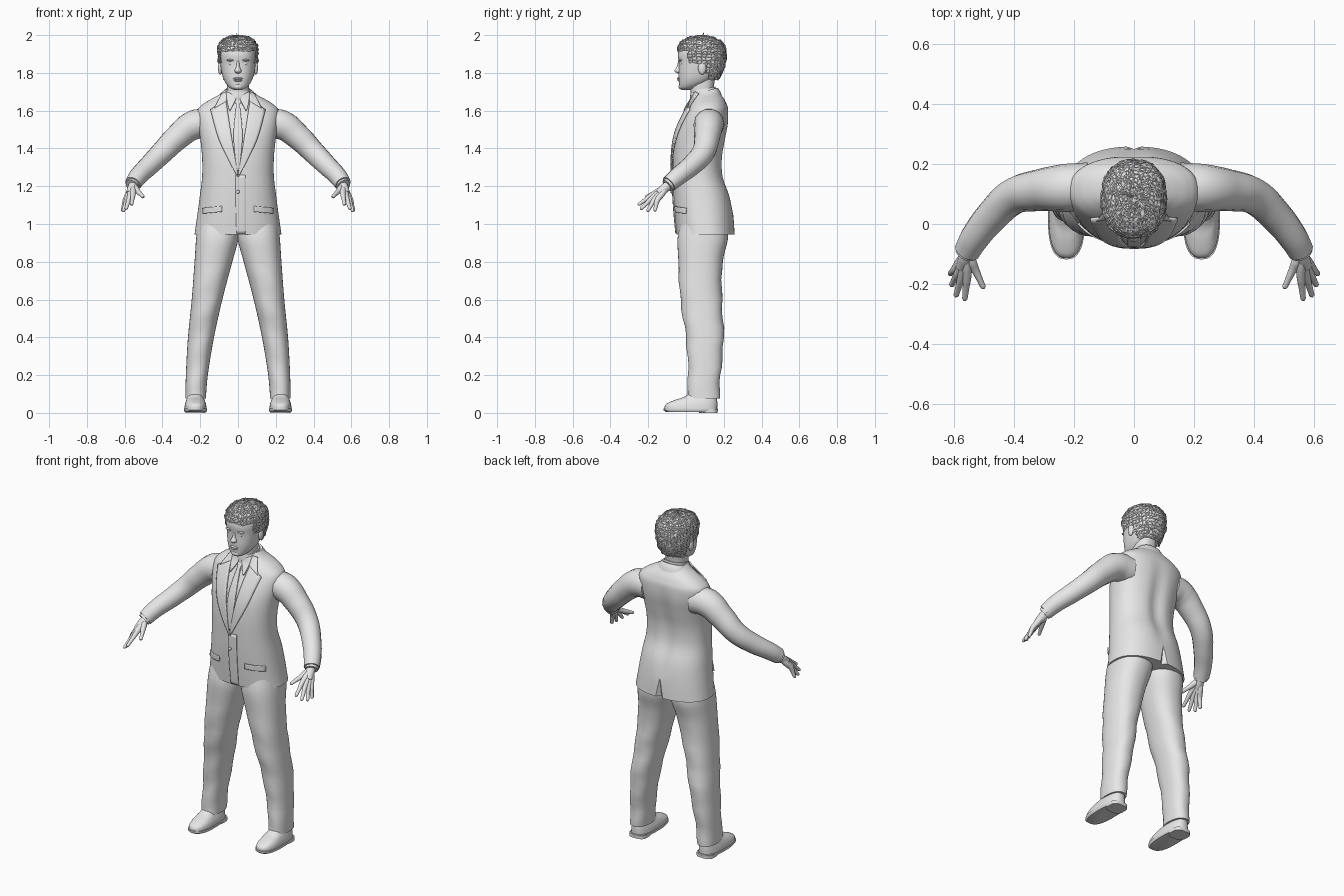
import bpy, bmesh, math, random
from mathutils import Vector
from mathutils.bvhtree import BVHTree

random.seed(4)
if "Cube" in bpy.data.objects:
    bpy.data.objects.remove(bpy.data.objects["Cube"], do_unlink=True)

grey = bpy.data.materials.new("plain grey")
grey.use_nodes = True
TONE = (0.8, 0.8, 0.8, 1)
grey.diffuse_color = TONE
grey.node_tree.nodes["Principled BSDF"].inputs["Base Color"].default_value = TONE
parts = []


def finish(name, mesh, mirrored=False):
    """Link a mesh as a named part, optionally mirrored to the other side."""
    obj = bpy.data.objects.new(name, mesh)
    bpy.context.scene.collection.objects.link(obj)
    mesh.materials.clear()
    mesh.materials.append(grey)
    if mirrored:
        obj.modifiers.new("mirror", "MIRROR")
    parts.append(obj)
    return obj


def from_bmesh(name, bm, mirrored=False):
    bmesh.ops.recalc_face_normals(bm, faces=bm.faces)
    mesh = bpy.data.meshes.new(name)
    bm.to_mesh(mesh)
    bm.free()
    return finish(name, mesh, mirrored)


def smooth_rings(rings, steps):
    """Catmull-Rom interpolation between rings."""
    result = []
    for i in range(len(rings) - 1):
        quad = [rings[max(0, min(len(rings) - 1, i + k))] for k in (-1, 0, 1, 2)]
        for s in range(steps):
            t = s / steps
            result.append([0.5 * (2 * b + (c - a) * t + (2 * a - 5 * b + 4 * c - d) * t * t
                                  + (3 * b - a - 3 * c + d) * t ** 3)
                           for a, b, c, d in zip(*quad)])
    return result + [list(rings[-1])]


def loft(name, rings, power=2.3, sides=40, steps=4, tilt=0, mirrored=False, shape=None, cap=True):
    """Stack level super-ellipses; each ring is z, left x, right x, front y, back y."""
    bm = bmesh.new()
    loops = []
    for z, x0, x1, y0, y1 in smooth_rings(rings, steps):
        loop = []
        for k in range(sides):
            c, s = math.cos(math.tau * k / sides), math.sin(math.tau * k / sides)
            x = (x0 + x1) / 2 + (x1 - x0) / 2 * math.copysign(abs(c) ** (2 / power), c)
            rise = math.copysign(abs(s) ** (2 / power), s)
            y = (y0 + y1) / 2 + (y1 - y0) / 2 * rise
            co = Vector((x, y, z + tilt * rise))
            loop.append(bm.verts.new(shape(co) if shape else co))
        loops.append(loop)
    for a, b in zip(loops, loops[1:]):
        for k in range(sides):
            n = (k + 1) % sides
            bm.faces.new((a[k], a[n], b[n], b[k]))
    if cap:
        bm.faces.new(loops[0])
        bm.faces.new(loops[-1])
    return from_bmesh(name, bm, mirrored)


def centred(rows):
    return [(z, -w, w, y0, y1) for z, w, y0, y1 in rows]


def tube(name, points):
    """Tapered round limb through x, y, z, radius points, mirrored."""
    curve = bpy.data.curves.new(name, "CURVE")
    curve.dimensions = "3D"
    curve.bevel_depth, curve.bevel_resolution = 1, 5
    curve.resolution_u, curve.use_fill_caps = 6, True
    spline = curve.splines.new("BEZIER")
    spline.bezier_points.add(len(points) - 1)
    for p, (x, y, z, r) in zip(spline.bezier_points, points):
        p.co, p.radius = (x, y, z), r
        p.handle_left_type = p.handle_right_type = "AUTO"
    temp = bpy.data.objects.new(name + "_path", curve)
    bpy.context.scene.collection.objects.link(temp)
    graph = bpy.context.evaluated_depsgraph_get()
    mesh = bpy.data.meshes.new_from_object(temp.evaluated_get(graph))
    bpy.data.objects.remove(temp, do_unlink=True)
    return finish(name, mesh, True)


def ball(name, place, size, mirrored=False):
    bm = bmesh.new()
    bmesh.ops.create_uvsphere(bm, u_segments=20, v_segments=12, radius=1)
    bmesh.ops.scale(bm, vec=size, verts=bm.verts)
    bmesh.ops.translate(bm, vec=place, verts=bm.verts)
    return from_bmesh(name, bm, mirrored)


# Jacket body, with a groove down the spine
def spine(co):
    if co.y > 0.1 and 1.05 < co.z < 1.62:
        co.y -= 0.018 * math.exp(-(co.x / 0.04) ** 2) * math.sin(math.pi * (co.z - 1.05) / 0.57)
    return co


jacket = loft("jacket", centred([
    (0.945, 0.23, -0.05, 0.258), (1.05, 0.215, -0.06, 0.25), (1.15, 0.202, -0.067, 0.233),
    (1.25, 0.19, -0.07, 0.2), (1.35, 0.19, -0.07, 0.196), (1.45, 0.2, -0.06, 0.212),
    (1.53, 0.213, -0.035, 0.225), (1.6, 0.215, 0, 0.225), (1.635, 0.185, 0.02, 0.215),
    (1.66, 0.145, 0.035, 0.203), (1.685, 0.1, 0.042, 0.185), (1.71, 0.072, 0.05, 0.165)]),
    sides=64, shape=spine)
surface = BVHTree.FromPolygons([v.co for v in jacket.data.vertices],
                               [p.vertices for p in jacket.data.polygons])


def plate(name, edge_a, edge_b, lift, thick=0.008, mirrored=True):
    """Cloth panel between two x, z edges, laid on the jacket front."""
    bm = bmesh.new()
    rows = []
    for a, b in zip(smooth_rings(edge_a, 6), smooth_rings(edge_b, 6)):
        row = []
        for k in range(7):
            x, z = (a[i] + (b[i] - a[i]) * k / 6 for i in (0, 1))
            hit = surface.ray_cast(Vector((x, -1, z)), Vector((0, 1, 0)))[0]
            row.append(bm.verts.new((x, (hit.y if hit else 0.08) - lift, z)))
        rows.append(row)
    for a, b in zip(rows, rows[1:]):
        for k in range(6):
            bm.faces.new((a[k], a[k + 1], b[k + 1], b[k]))
    obj = from_bmesh(name, bm, mirrored)
    mod = obj.modifiers.new("thickness", "SOLIDIFY")
    mod.thickness, mod.offset = thick, 0
    return obj


# Lapels, collar, tie, pockets and front edge
plate("lapel", [(0.064, 1.66), (0.035, 1.47), (0.002, 1.27)],
      [(0.145, 1.605), (0.098, 1.44), (0.004, 1.25)], 0.008)
plate("jacket_collar", [(0.06, 1.7), (0.06, 1.65)], [(0.085, 1.69), (0.125, 1.612)], 0.011)
plate("shirt_collar_point", [(0.006, 1.675), (0.018, 1.645), (0.042, 1.6)],
      [(0.062, 1.7), (0.058, 1.65), (0.048, 1.605)], 0.012)
plate("tie", [(-0.012, 1.665), (-0.016, 1.645), (-0.011, 1.62), (-0.024, 1.46), (-0.006, 1.28)],
      [(0.012, 1.665), (0.016, 1.645), (0.011, 1.62), (0.024, 1.46), (0.006, 1.28)], 0.005,
      mirrored=False)
plate("pocket_flap", [(0.085, 1.095), (0.185, 1.085)], [(0.085, 1.065), (0.185, 1.055)], 0.004)
plate("front_edge", [(-0.012, 1.26), (-0.012, 1.1), (-0.008, 0.95)],
      [(0.04, 1.26), (0.04, 1.1), (0.04, 0.95)], 0.002, mirrored=False)
for z in (1.17, 1.27):
    ball("button", (0, -0.077, z), (0.009, 0.006, 0.009))

# Back vent cut into the hem
bm = bmesh.new()
bmesh.ops.create_cone(bm, cap_ends=True, segments=4, radius1=0.03, radius2=0.003, depth=0.2)
bmesh.ops.translate(bm, vec=(0, 0.262, 1.03), verts=bm.verts)
cutter = from_bmesh("vent_cutter", bm)
cutter.hide_render = True
cutter.hide_set(True)
cut = jacket.modifiers.new("vent", "BOOLEAN")
cut.object, cut.operation = cutter, "DIFFERENCE"
parts.remove(cutter)

# Neck and shirt collar
loft("neck", centred([(1.64, 0.062, 0.03, 0.15), (1.7, 0.058, 0.025, 0.145),
                      (1.78, 0.06, 0.02, 0.155)]))
loft("shirt_collar", centred([(1.655, 0.075, 0.02, 0.17), (1.69, 0.07, 0.022, 0.163),
                              (1.715, 0.064, 0.026, 0.155)]), tilt=0.012)
loft("back_collar", centred([(1.65, 0.1, 0.045, 0.195), (1.685, 0.086, 0.045, 0.182),
                             (1.706, 0.074, 0.045, 0.168)]), tilt=0.015)

# Sleeves, cuffs and hands
tube("sleeve", [(0.15, 0.125, 1.53, 0.08), (0.23, 0.12, 1.525, 0.08), (0.32, 0.112, 1.46, 0.069),
                (0.4, 0.092, 1.38, 0.061), (0.47, 0.03, 1.31, 0.055),
                (0.53, -0.045, 1.25, 0.049), (0.556, -0.09, 1.212, 0.044)])
tube("shirt_cuff", [(0.54, -0.06, 1.235, 0.037), (0.56, -0.098, 1.203, 0.037)])
WRIST = (0.556, -0.095, 1.205)
tube("wrist", [(0.545, -0.07, 1.225, 0.026), (0.562, -0.115, 1.187, 0.025),
               (0.575, -0.145, 1.16, 0.019)])
for finger, knuckle, tip in (
        ("index_finger", (0.556, -0.178, 1.155), (0.564, -0.255, 1.1)),
        ("middle_finger", (0.574, -0.176, 1.14), (0.594, -0.242, 1.077)),
        ("ring_finger", (0.587, -0.166, 1.13), (0.609, -0.206, 1.065)),
        ("little_finger", (0.597, -0.152, 1.125), (0.613, -0.166, 1.067)),
        ("thumb", (0.53, -0.15, 1.172), (0.5, -0.215, 1.142))):
    w, k, t = Vector(WRIST), Vector(knuckle), Vector(tip)
    tube(finger, [(*w, 0.016), (*w.lerp(k, 0.6), 0.017), (*k, 0.014),
                  (*k.lerp(t, 0.55), 0.0105), (*k.lerp(t, 0.92), 0.009), (*t, 0.004)])

# Trousers, with soft cloth folds
def folds(co):
    if co.z < 0.75:
        co.y += 0.004 * math.sin(co.z * 38 + co.x * 20)
    return co


loft("trouser_leg", [
    (1, -0.002, 0.212, -0.03, 0.215), (0.92, -0.002, 0.222, -0.045, 0.222),
    (0.8, 0.03, 0.23, -0.04, 0.195), (0.6, 0.083, 0.245, -0.03, 0.19),
    (0.4, 0.127, 0.265, 0, 0.2), (0.2, 0.16, 0.276, 0.012, 0.183),
    (0.075, 0.17, 0.278, 0.003, 0.176)], mirrored=True, shape=folds)

# Shoes
loft("shoe_upper", [(0.018, 0.166, 0.284, -0.113, 0.165), (0.045, 0.169, 0.281, -0.108, 0.166),
                    (0.068, 0.177, 0.274, -0.06, 0.165), (0.085, 0.183, 0.268, -0.01, 0.163),
                    (0.12, 0.188, 0.262, 0.04, 0.155)], power=2.6, mirrored=True)
loft("shoe_sole", [(0.006, 0.168, 0.282, -0.108, 0.165), (0.014, 0.163, 0.287, -0.118, 0.17),
                   (0.024, 0.163, 0.287, -0.118, 0.17)], power=2.6, steps=1, mirrored=True)
loft("shoe_heel", [(0, 0.172, 0.278, 0.07, 0.168), (0.02, 0.172, 0.278, 0.07, 0.168)],
     power=3, steps=1, mirrored=True)

# Head and face
loft("head", centred([
    (1.71, 0.022, -0.022, 0.025), (1.722, 0.045, -0.033, 0.06), (1.75, 0.068, -0.037, 0.12),
    (1.79, 0.084, -0.039, 0.165), (1.85, 0.094, -0.038, 0.19), (1.9, 0.096, -0.043, 0.2),
    (1.95, 0.085, -0.025, 0.183), (1.98, 0.052, 0.02, 0.14), (1.988, 0.01, 0.07, 0.09)]))
loft("nose", centred([(1.872, 0.009, -0.04, -0.01), (1.835, 0.01, -0.048, -0.01),
                      (1.813, 0.018, -0.06, -0.01), (1.803, 0.016, -0.055, -0.01),
                      (1.798, 0.009, -0.045, -0.01)]), power=2, sides=20)
ball("eye", (0.036, -0.023, 1.848), (0.015, 0.01, 0.008), True)
ball("brow", (0.037, -0.03, 1.867), (0.024, 0.011, 0.006), True)
ball("upper_lip", (0, -0.037, 1.77), (0.026, 0.01, 0.006))
ball("lower_lip", (0, -0.036, 1.76), (0.021, 0.01, 0.006))
ball("chin", (0, -0.025, 1.728), (0.026, 0.014, 0.016))
ball("ear", (0.094, 0.085, 1.825), (0.012, 0.021, 0.034), True)

# Hair: a cap trimmed along the hairline, with crossing raised strands
def tousle(co):
    return co + Vector([random.uniform(-0.005, 0.005) for _ in range(3)])


hair = loft("hair", centred([
    (1.765, 0.075, 0, 0.168), (1.8, 0.093, -0.03, 0.19), (1.85, 0.102, -0.04, 0.207),
    (1.9, 0.106, -0.046, 0.212), (1.94, 0.103, -0.04, 0.205), (1.97, 0.085, -0.02, 0.18),
    (1.988, 0.055, 0.02, 0.14), (1.995, 0.012, 0.07, 0.1)]),
    sides=36, steps=3, shape=tousle)
bm = bmesh.new()
bm.from_mesh(hair.data)


def below_hairline(face):
    c = face.calc_center_median()
    line = 1.915 if c.y < 0.01 else 1.85 if c.y < 0.115 else 1.76
    return c.z < line


bmesh.ops.delete(bm, geom=[f for f in bm.faces if below_hairline(f)], context="FACES")
bm.to_mesh(hair.data)
bm.free()
strands = hair.modifiers.new("strands", "WIREFRAME")
strands.thickness, strands.use_replace = 0.006, False

# Soft shading with crisp edges
bpy.ops.object.select_all(action="DESELECT")
for obj in parts:
    obj.select_set(True)
bpy.context.view_layer.objects.active = jacket
bpy.ops.object.shade_smooth_by_angle(angle=math.radians(42))
